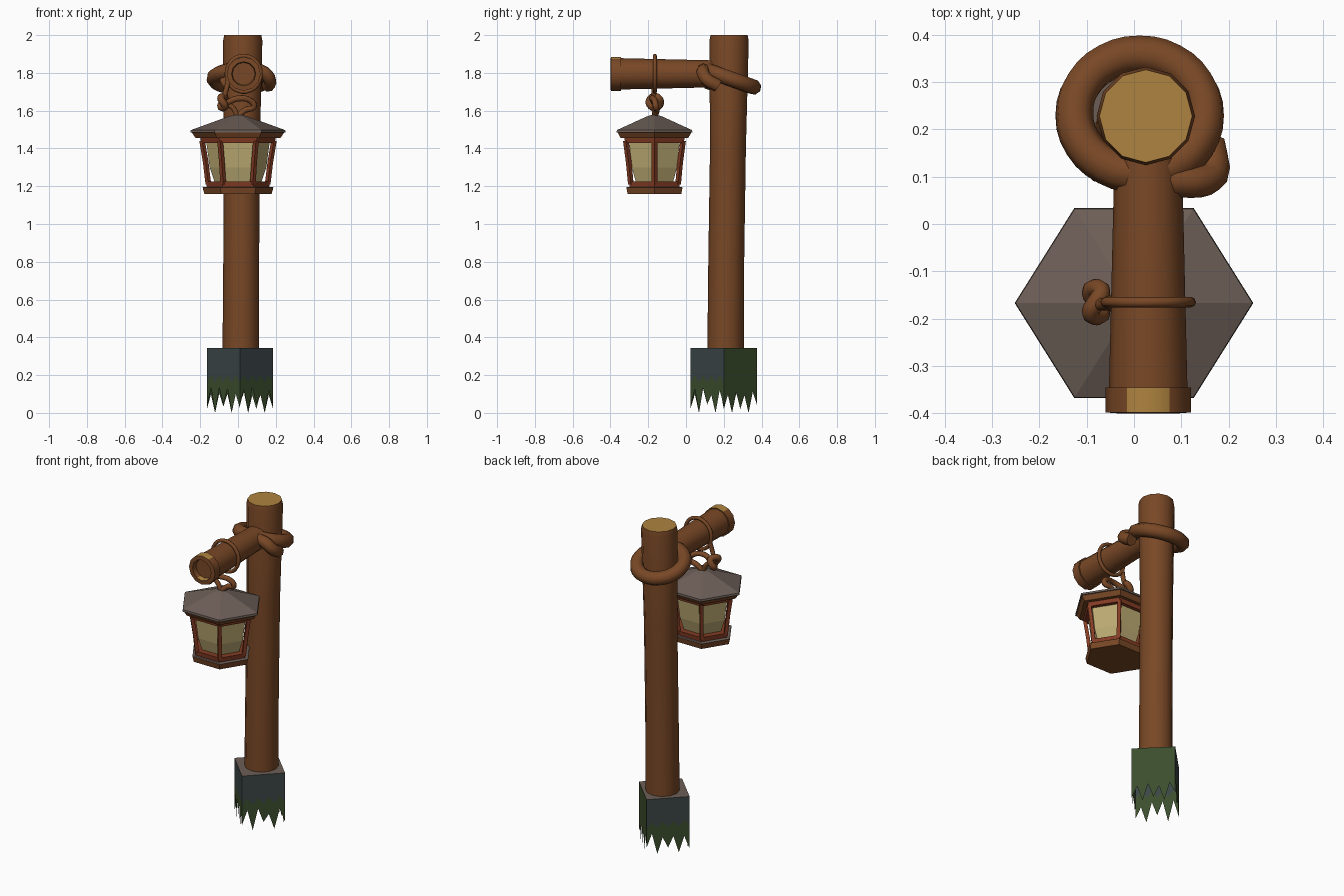
import bpy, bmesh, math, random
from mathutils import Matrix, Vector

if "Cube" in bpy.data.objects:
    bpy.data.objects.remove(bpy.data.objects["Cube"])

random.seed(4)

def material(name, rgb):
    m = bpy.data.materials.new(name)
    m.diffuse_color = (*rgb, 1)
    m.use_nodes = True
    m.node_tree.nodes["Principled BSDF"].inputs["Base Color"].default_value = m.diffuse_color
    return m

BARK = material("bark brown", (0.19, 0.064, 0.019))
CUT = material("cut wood", (0.43, 0.23, 0.05))
ROOF = material("roof grey", (0.15, 0.112, 0.094))
SLATE = material("slate", (0.045, 0.060, 0.062))
MOSS = material("moss green", (0.045, 0.076, 0.026))
RED = material("red frame", (0.23, 0.045, 0.017))
GLASS = material("pale glass", (0.50, 0.40, 0.17))

def finish(name, bm, mats, rule=None, smooth=False):
    """Turn a bmesh into an object; rule(face) picks the material slot."""
    bm.normal_update()
    if rule:
        for f in bm.faces:
            f.material_index = rule(f)
    me = bpy.data.meshes.new(name)
    bm.to_mesh(me)
    bm.free()
    ob = bpy.data.objects.new(name, me)
    bpy.context.collection.objects.link(ob)
    for m in mats:
        me.materials.append(m)
    if smooth:
        bpy.context.view_layer.objects.active = ob
        ob.select_set(True)
        bpy.ops.object.shade_smooth_by_angle(angle=math.radians(40))
        ob.select_set(False)
    return ob

def loft(name, rings, n, mats, rule=None, smooth=False, mat=Matrix(), sy=1, caps=True):
    """Stack n-sided rings given as (x, y, z, radius)."""
    bm = bmesh.new()
    loops = []
    for x, y, z, r in rings:
        loops.append([bm.verts.new(mat @ Vector((x + r * math.cos(2 * math.pi * i / n),
                      y + sy * r * math.sin(2 * math.pi * i / n), z))) for i in range(n)])
    for a, b in zip(loops, loops[1:]):
        for i in range(n):
            bm.faces.new((a[i], a[(i + 1) % n], b[(i + 1) % n], b[i]))
    if caps:
        bm.faces.new(loops[0][::-1])
        bm.faces.new(loops[-1])
    return finish(name, bm, mats, rule, smooth)

def rope(name, pts, radius, mat=BARK, closed=False):
    """Sweep a round section along a smooth path."""
    cu = bpy.data.curves.new(name, 'CURVE')
    cu.dimensions = '3D'
    cu.bevel_depth, cu.bevel_resolution, cu.resolution_u = radius, 2, 3
    cu.use_fill_caps = True
    sp = cu.splines.new('BEZIER')
    sp.bezier_points.add(len(pts) - 1)
    for bp, p in zip(sp.bezier_points, pts):
        bp.co = p
        bp.handle_left_type = bp.handle_right_type = 'AUTO'
    sp.use_cyclic_u = closed
    cu.materials.append(mat)
    ob = bpy.data.objects.new(name, cu)
    bpy.context.collection.objects.link(ob)
    bpy.context.view_layer.objects.active = ob
    ob.select_set(True)
    bpy.ops.object.convert(target='MESH')
    bpy.context.object.select_set(False)

# Leaning log post with pale cut top
loft("post", [(.015, .21, .33, .097), (.017, .213, .8, .095), (.02, .222, 1.4, .095),
              (.025, .228, 1.97, .104), (.025, .228, 2.0, .098)], 12, [BARK, CUT],
     lambda f: int(f.normal.z > .9), True)

# Horizontal arm: local z runs along -y
to_front = Matrix.Translation((.03, 0, 1.795)) @ Matrix.Rotation(math.pi / 2, 4, 'X')
loft("arm", [(0, 0, -.2, .07), (0, 0, .1, .077), (0, 0, .352, .083)], 12, [BARK], None, True, to_front)
loft("arm_end_collar", [(0, 0, .345, .09), (0, 0, .398, .09), (0, 0, .4, .064), (0, 0, .37, .06)],
     12, [BARK, CUT], lambda f: int(f.normal.z > .8), True, to_front)

# Stone footing: diamond of four sheets with a ragged lower edge
bm = bmesh.new()
c = Vector((.01, .2, 0))
corners = [c + Vector((.175 * math.cos(k * math.pi / 2), .175 * math.sin(k * math.pi / 2), 0)) for k in range(4)]
up = lambda p, z: bm.verts.new((p.x, p.y, z))
STEPS = 8
for k in range(4):
    a, b = corners[k], corners[(k + 1) % 4]
    low = [0 if i in (2, 6) else random.uniform(.015, .05) if i % 2 == 0
           else random.uniform(.09, .14) for i in range(STEPS + 1)]
    cols = []
    for i in range(STEPS + 1):
        p = a.lerp(b, i / STEPS)
        cols.append((up(p, low[i]), up(p, .17 + (.03 if i % 2 else -.01)), up(p, .343)))
    for s, t in zip(cols, cols[1:]):
        for j in (0, 1):
            f = bm.faces.new((s[j], t[j], t[j + 1], s[j + 1]))
            f.material_index = 1 if j == 0 or k == 0 else 0   # mossy fringe, one mossy side
f = bm.faces.new([up(p, .343) for p in corners])
f.material_index = 2
finish("footing", bm, [SLATE, MOSS, ROOF])

# Thick lashing round the post, tilted up towards the arm
ring = []
for i in range(12):
    t = 2 * math.pi * i / 12
    s = math.sin(t)
    ring.append((.012 + .138 * math.cos(t), .232 + .126 * s, 1.77 - .045 * s))
rope("post_lashing", ring, .041, closed=True)
rope("lashing_end", [(-.08, .125, 1.74), (.03, .105, 1.80), (.12, .09, 1.81),
                     (.165, .105, 1.77), (.16, .17, 1.73)], .035)

# Thin loop over the arm, with the hanging knot
loop = [(.03 + .09 * math.cos(t), -.165, 1.795 + .095 * math.sin(t))
        for t in [2 * math.pi * i / 10 for i in range(10)]]
rope("arm_loop", loop, .011, closed=True)
rope("hanger", [(-.05, -.165, 1.76), (-.065, -.17, 1.70), (-.075, -.165, 1.64),
                (-.03, -.165, 1.62), (0, -.165, 1.56)], .014)
knot = [(-.08 + .012 * math.sin(2 * t), -.165 + .03 * math.cos(t), 1.645 + .03 * math.sin(t))
        for t in [2 * math.pi * i / 8 for i in range(8)]]
rope("hanger_knot", knot, .019, closed=True)
rope("hanger_ring", [(-.06, -.165, 1.64), (.0, -.18, 1.665), (.07, -.165, 1.65),
                     (.085, -.16, 1.62), (.04, -.155, 1.605), (0, -.165, 1.57)], .016)

# Six-sided lantern
LX, LY, SY = 0, -.167, .92
def hexa(name, prof, mats, rule=None, caps=True):
    return loft(name, [(LX, LY, z, r) for z, r in prof], 6, mats, rule, sy=SY, caps=caps)

hexa("lantern_roof", [(1.484, .252), (1.497, .25), (1.568, .055), (1.578, .02)], [ROOF])
hexa("lantern_eave", [(1.455, .225), (1.486, .245)], [BARK])
hexa("lantern_top_rail", [(1.43, .195), (1.456, .2)], [RED])
hexa("lantern_glass", [(1.225, .125), (1.3, .15), (1.435, .168)], [GLASS])
hexa("lantern_bottom_rail", [(1.195, .165), (1.225, .17)], [RED])
hexa("lantern_floor", [(1.158, .178), (1.193, .187), (1.197, .18)], [BARK, ROOF],
     lambda f: int(f.normal.z > .5))

# Flared corner bars of the lantern
for i in range(6):
    ca, sa = math.cos(i * math.pi / 3), SY * math.sin(i * math.pi / 3)
    loft("lantern_bar_%d" % (i + 1),
         [(LX + r * ca, LY + r * sa, z, .015) for z, r in ((1.21, .157), (1.32, .17), (1.44, .19))],
         4, [RED])
